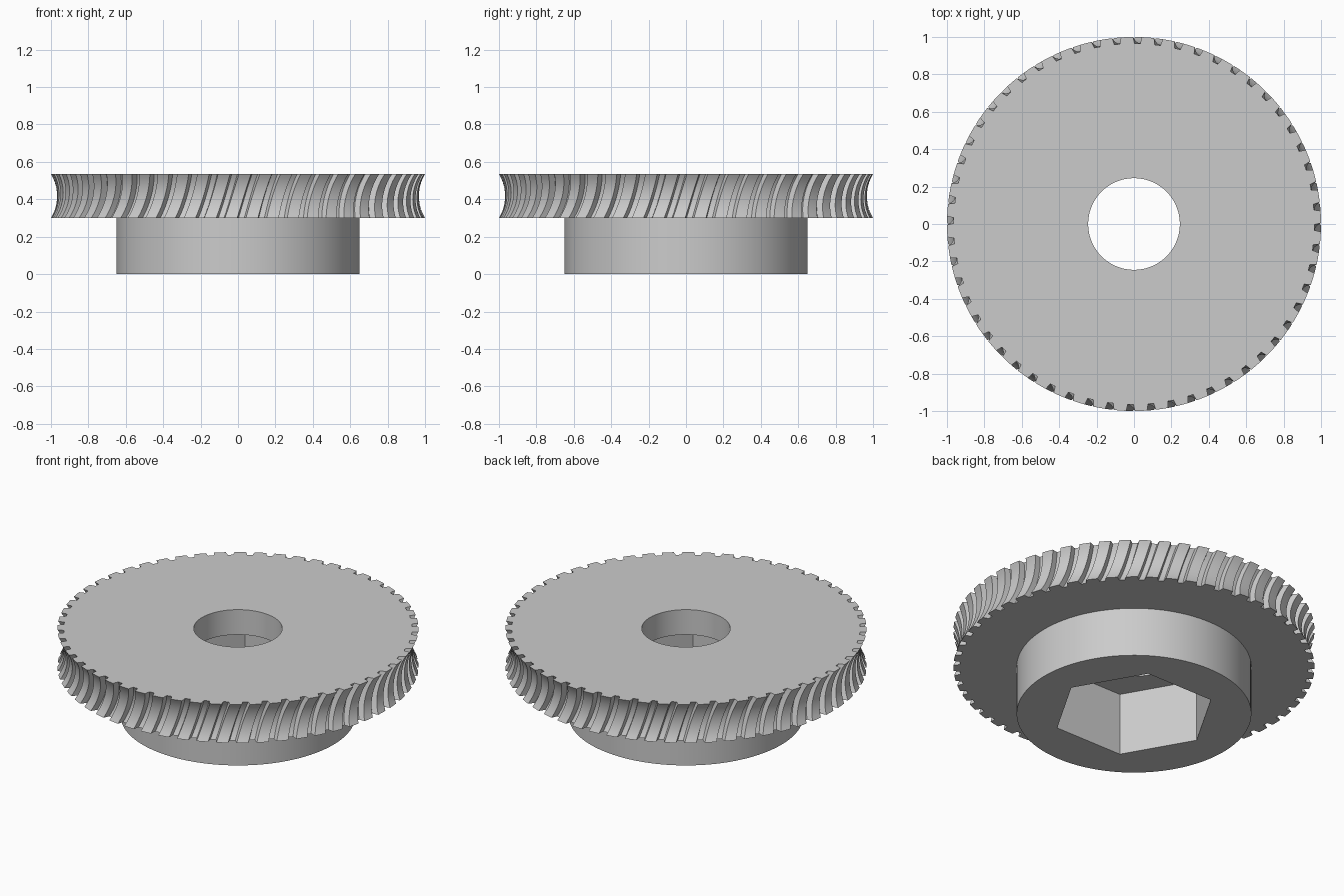
import bpy
import bmesh
from math import sin, cos, pi, radians, sqrt

if "Cube" in bpy.data.objects:
    bpy.data.objects.remove(bpy.data.objects["Cube"], do_unlink=True)

TEETH = 56
RIM_LOW, RIM_TOP = 0.30, 0.535
HUB_R, BORE_R, HEX_R = 0.65, 0.245, 0.453
POCKET_TOP = 0.382
TWIST = 0.075          # turn of each tooth across the rim
THROAT_R = 0.227       # radius of the hollow around the rim
GROOVE_DEPTH = 0.035
LAYERS = 12

bm = bmesh.new()


def ring(points, z):
    """Closed loop of vertices from (radius, angle) pairs."""
    verts = [bm.verts.new((r * cos(a), r * sin(a), z)) for r, a in points]
    for a, b in zip(verts, verts[1:] + verts[:1]):
        bm.edges.new((a, b))
    return verts


def circle(radius, z, count=128):
    return ring([(radius, 2 * pi * i / count) for i in range(count)], z)


def wall(low, high):
    """Quads between two loops with equal counts."""
    n = len(low)
    for i in range(n):
        j = (i + 1) % n
        bm.faces.new((low[i], low[j], high[j], high[i]))


def flat_ring(outer, inner):
    """Flat face between an outer and an inner loop."""
    edges = []
    for loop in (outer, inner):
        for a, b in zip(loop, loop[1:] + loop[:1]):
            edges.append(bm.edges.get((a, b)))
    bmesh.ops.triangle_fill(bm, use_beauty=True, use_dissolve=False,
                            edges=edges, normal=(0, 0, 1))


def tooth_outline(t):
    """Gear outline at height fraction t, hollowed and twisted."""
    half = (RIM_TOP - RIM_LOW) / 2
    h = (2 * t - 1) * half
    tip = 1 - sqrt(THROAT_R**2 - h**2) + sqrt(THROAT_R**2 - half**2)
    root = tip - GROOVE_DEPTH
    pitch = 2 * pi / TEETH
    points = []
    for k in range(TEETH):
        mid = k * pitch + (t - 0.5) * TWIST
        points += [(root, mid - 0.36 * pitch), (tip, mid - 0.29 * pitch),
                   (tip, mid), (tip, mid + 0.29 * pitch),
                   (root, mid + 0.36 * pitch)]
    return points


# Toothed rim
rim = []
for i in range(LAYERS + 1):
    t = i / LAYERS
    rim.append(ring(tooth_outline(t), RIM_LOW + t * (RIM_TOP - RIM_LOW)))
for low, high in zip(rim, rim[1:]):
    wall(low, high)

# Hub wall, hexagonal pocket and round bore
hub_low, hub_high = circle(HUB_R, 0), circle(HUB_R, RIM_LOW)
hex_low, hex_high = circle(HEX_R, 0, 6), circle(HEX_R, POCKET_TOP, 6)
bore_low, bore_high = circle(BORE_R, POCKET_TOP), circle(BORE_R, RIM_TOP)
wall(hub_low, hub_high)
wall(hex_low, hex_high)
wall(bore_low, bore_high)

# Flat faces joining the walls
flat_ring(rim[-1], bore_high)
flat_ring(rim[0], hub_high)
flat_ring(hub_low, hex_low)
flat_ring(hex_high, bore_low)

bmesh.ops.recalc_face_normals(bm, faces=bm.faces[:])
mesh = bpy.data.meshes.new("worm_wheel")
bm.to_mesh(mesh)
bm.free()
wheel = bpy.data.objects.new("worm_wheel", mesh)
bpy.context.collection.objects.link(wheel)

# Plain grey material
grey = bpy.data.materials.new("plain_grey")
grey.use_nodes = True
colour = (0.6, 0.6, 0.6, 1)
grey.diffuse_color = colour
grey.node_tree.nodes["Principled BSDF"].inputs["Base Color"].default_value = colour
mesh.materials.append(grey)

# Smooth curved walls, sharp edges
bpy.ops.object.select_all(action="DESELECT")
wheel.select_set(True)
bpy.context.view_layer.objects.active = wheel
bpy.ops.object.shade_smooth_by_angle(angle=radians(25))
